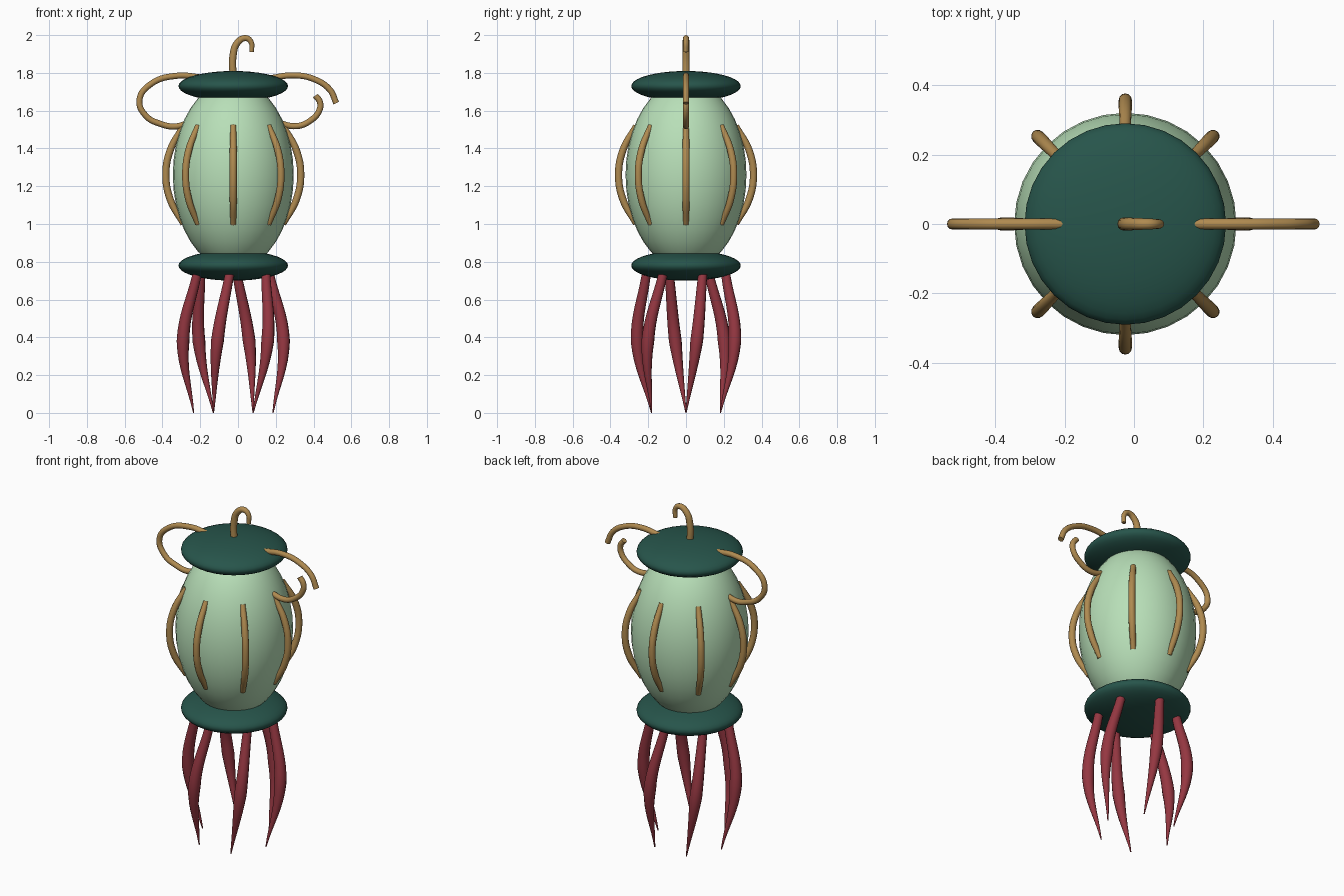
import bpy
from math import sin, cos, radians

if "Cube" in bpy.data.objects:
    bpy.data.objects.remove(bpy.data.objects["Cube"])

CX = -0.025  # lantern axis


def material(name, rgb):
    m = bpy.data.materials.new(name)
    m.diffuse_color = (*rgb, 1)
    m.use_nodes = True
    m.node_tree.nodes["Principled BSDF"].inputs["Base Color"].default_value = m.diffuse_color
    return m


PALE = material("pale_green", (0.48, 0.74, 0.48))
DARK = material("dark_green", (0.02, 0.09, 0.07))
GOLD = material("tan_gold", (0.43, 0.255, 0.08))
RED = material("deep_red", (0.30, 0.038, 0.053))


def finish(obj, name, mat):
    obj.name = name
    obj.data.materials.clear()
    obj.data.materials.append(mat)
    for p in obj.data.polygons:
        p.material_index = 0
    bpy.ops.object.shade_smooth_by_angle(angle=radians(50))


def ellipsoid(name, z, r, h, mat):
    bpy.ops.mesh.primitive_uv_sphere_add(segments=32, ring_count=20, radius=1)
    obj = bpy.context.object
    obj.location = (CX, 0, z)
    obj.scale = (r, r, h)
    bpy.ops.object.transform_apply(location=True, scale=True)
    finish(obj, name, mat)


def tube(name, points, radii, mat):
    """Round capped tube through points, with a radius per point."""
    cu = bpy.data.curves.new(name, 'CURVE')
    cu.dimensions = '3D'
    cu.bevel_depth = 1.0
    cu.bevel_resolution = 4
    cu.resolution_u = 8
    cu.use_fill_caps = True
    sp = cu.splines.new('BEZIER')
    sp.bezier_points.add(len(points) - 1)
    for bp, co, r in zip(sp.bezier_points, points, radii):
        bp.co = co
        bp.radius = r
        bp.handle_left_type = bp.handle_right_type = 'AUTO'
    obj = bpy.data.objects.new(name, cu)
    bpy.context.collection.objects.link(obj)
    bpy.ops.object.select_all(action='DESELECT')
    obj.select_set(True)
    bpy.context.view_layer.objects.active = obj
    bpy.ops.object.convert(target='MESH')
    finish(bpy.context.object, name, mat)


def polar(r, deg, z):
    return (CX + r * cos(radians(deg)), r * sin(radians(deg)), z)


# Lantern body and its two cushion-shaped discs
ellipsoid("body", 1.26, 0.32, 0.5, PALE)
ellipsoid("top_disc", 1.73, 0.29, 0.08, DARK)
ellipsoid("bottom_disc", 0.78, 0.29, 0.08, DARK)

# Eight bowed ribs around the body
for i in range(8):
    pts = [polar(0.265 + 0.092 * (1 - t * t), i * 45, 1.26 + 0.26 * t)
           for t in (-1, -0.5, 0, 0.5, 1)]
    tube(f"rib_{i + 1}", pts, [0.015, 0.019, 0.019, 0.019, 0.015], GOLD)

# Hanging hook and side scrolls, all in the XZ plane
scrolls = {
    "hook": [(-0.025, 1.76), (-0.025, 1.90), (-0.005, 1.957),
             (0.04, 1.984), (0.068, 1.965), (0.072, 1.91)],
    "left_handle": [(-0.19, 1.775), (-0.32, 1.785), (-0.46, 1.742),
                    (-0.522, 1.655), (-0.485, 1.57), (-0.41, 1.53),
                    (-0.335, 1.516), (-0.25, 1.54)],
    "right_upper_scroll": [(0.16, 1.77), (0.30, 1.787), (0.407, 1.765),
                           (0.487, 1.71), (0.52, 1.64)],
    "right_lower_scroll": [(0.20, 1.54), (0.31, 1.518), (0.38, 1.545),
                           (0.43, 1.60), (0.434, 1.645), (0.41, 1.68)],
}
for name, xz in scrolls.items():
    radii = [0.016] * len(xz)
    if name == "hook":
        radii = [0.019, 0.019, 0.018, 0.016, 0.014, 0.012]
    tube(name, [(x, 0, z) for x, z in xz], radii, GOLD)

# Six twisting tapered tassels
for i in range(6):
    a = i * 60
    pts = [polar(0.21, a + 25, 0.74), polar(0.272, a + 12, 0.38),
           polar(0.21, a, 0.0)]
    tube(f"tassel_{i + 1}", pts, [0.024, 0.034, 0.003], RED)
